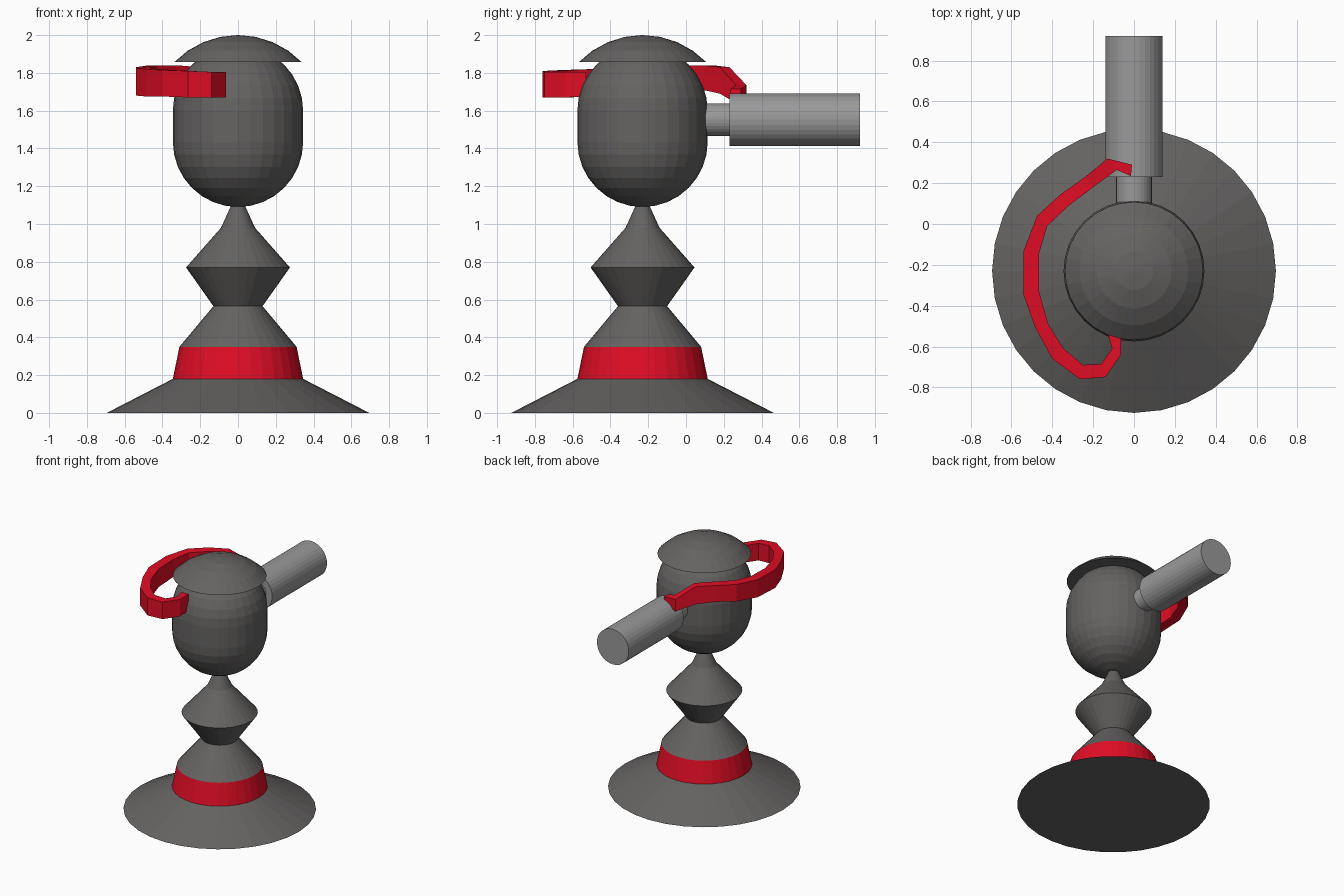
import bpy, bmesh, math
from mathutils import Matrix, Vector

if "Cube" in bpy.data.objects:
    bpy.data.objects.remove(bpy.data.objects["Cube"])

AXIS = Vector((0, -0.23, 0))   # vertical axis of the body
SIDES = 32


def material(name, rgb):
    m = bpy.data.materials.new(name)
    m.diffuse_color = (*rgb, 1)
    m.use_nodes = True
    m.node_tree.nodes["Principled BSDF"].inputs["Base Color"].default_value = m.diffuse_color
    return m


DARK = material("dark grey", (0.13, 0.125, 0.122))
RED = material("red", (0.75, 0.004, 0.018))
STEEL = material("light grey", (0.32, 0.32, 0.32))


def finish(name, bm, *mats):
    bmesh.ops.recalc_face_normals(bm, faces=bm.faces)
    me = bpy.data.meshes.new(name)
    bm.to_mesh(me)
    bm.free()
    for m in mats:
        me.materials.append(m)
    ob = bpy.data.objects.new(name, me)
    bpy.context.collection.objects.link(ob)
    return ob


def loft(rings):
    """Skin a list of equal closed rings and cap both ends."""
    bm = bmesh.new()
    vr = [[bm.verts.new(p) for p in r] for r in rings]
    n = len(vr[0])
    for a, b in zip(vr, vr[1:]):
        for i in range(n):
            j = (i + 1) % n
            bm.faces.new((a[i], a[j], b[j], b[i]))
    bm.faces.new(vr[0][::-1])
    bm.faces.new(vr[-1])
    return bm


def lathe(profile, matrix):
    """Turn (radius, height) pairs about the local z axis."""
    step = 2 * math.pi / SIDES
    return loft([[matrix @ Vector((r * math.cos(i * step), r * math.sin(i * step), z))
                  for i in range(SIDES)] for r, z in profile])


UP = Matrix.Translation(AXIS)

# Stand: flared base, red collar, pinched waist and neck
stand = lathe([(0.695, 0), (0.345, 0.18), (0.31, 0.35), (0.13, 0.565),
               (0.275, 0.77), (0.09, 0.98), (0.04, 1.09), (0.03, 1.13)], UP)
for f in stand.faces:
    if len(f.verts) == 4 and 0.2 < f.calc_center_median().z < 0.34:
        f.material_index = 1
finish("stand", stand, DARK, RED)

# Head: capsule with rounded ends
R = 0.345
angles = [math.radians(11.25 * k) for k in range(9)]
capsule = [(max(R * math.cos(a), 0.004), 1.435 - R * math.sin(a)) for a in reversed(angles)]
capsule += [(max(R * math.cos(a), 0.004), 1.60 + R * math.sin(a)) for a in angles]
finish("head", lathe(capsule, UP), DARK)

# Cap: shallow dome with a flat underside
CAP_R = 0.47
half = math.asin(0.338 / CAP_R)
dome = [(max(CAP_R * math.sin(half * t), 0.004), 2.0 - CAP_R * (1 - math.cos(half * t)))
        for t in (1, 0.75, 0.5, 0.25, 0)]
finish("cap", lathe(dome, UP), DARK)

# Barrel and its narrow joint, pointing to the back
BACK = Matrix.Translation((0, 0, 1.552)) @ Matrix.Rotation(-math.pi / 2, 4, 'X')
finish("barrel", lathe([(0.14, 0.23), (0.14, 0.92)], BACK), STEEL)
finish("barrel_joint", lathe([(0.087, 0.0), (0.087, 0.24)], BACK), STEEL)

# Hose: flat band around the left side
# each station: outer x, y, inner x, y, bottom z, top z
stations = [
    (-0.064, -0.53, -0.13, -0.53, 1.675, 1.805),
    (-0.064, -0.64, -0.108, -0.61, 1.67, 1.805),
    (-0.14, -0.75, -0.16, -0.685, 1.67, 1.805),
    (-0.265, -0.76, -0.25, -0.69, 1.67, 1.81),
    (-0.40, -0.66, -0.345, -0.61, 1.675, 1.815),
    (-0.485, -0.505, -0.42, -0.49, 1.675, 1.82),
    (-0.54, -0.35, -0.465, -0.33, 1.68, 1.825),
    (-0.54, -0.13, -0.465, -0.145, 1.69, 1.83),
    (-0.475, 0.04, -0.425, -0.01, 1.705, 1.84),
    (-0.36, 0.145, -0.32, 0.09, 1.71, 1.84),
    (-0.24, 0.23, -0.20, 0.18, 1.69, 1.83),
    (-0.13, 0.32, -0.085, 0.265, 1.64, 1.735),
    (-0.01, 0.29, -0.015, 0.235, 1.66, 1.715),
]
finish("hose", loft([[(ox, oy, lo), (ox, oy, hi), (ix, iy, hi), (ix, iy, lo)]
                     for ox, oy, ix, iy, lo, hi in stations]), RED)
